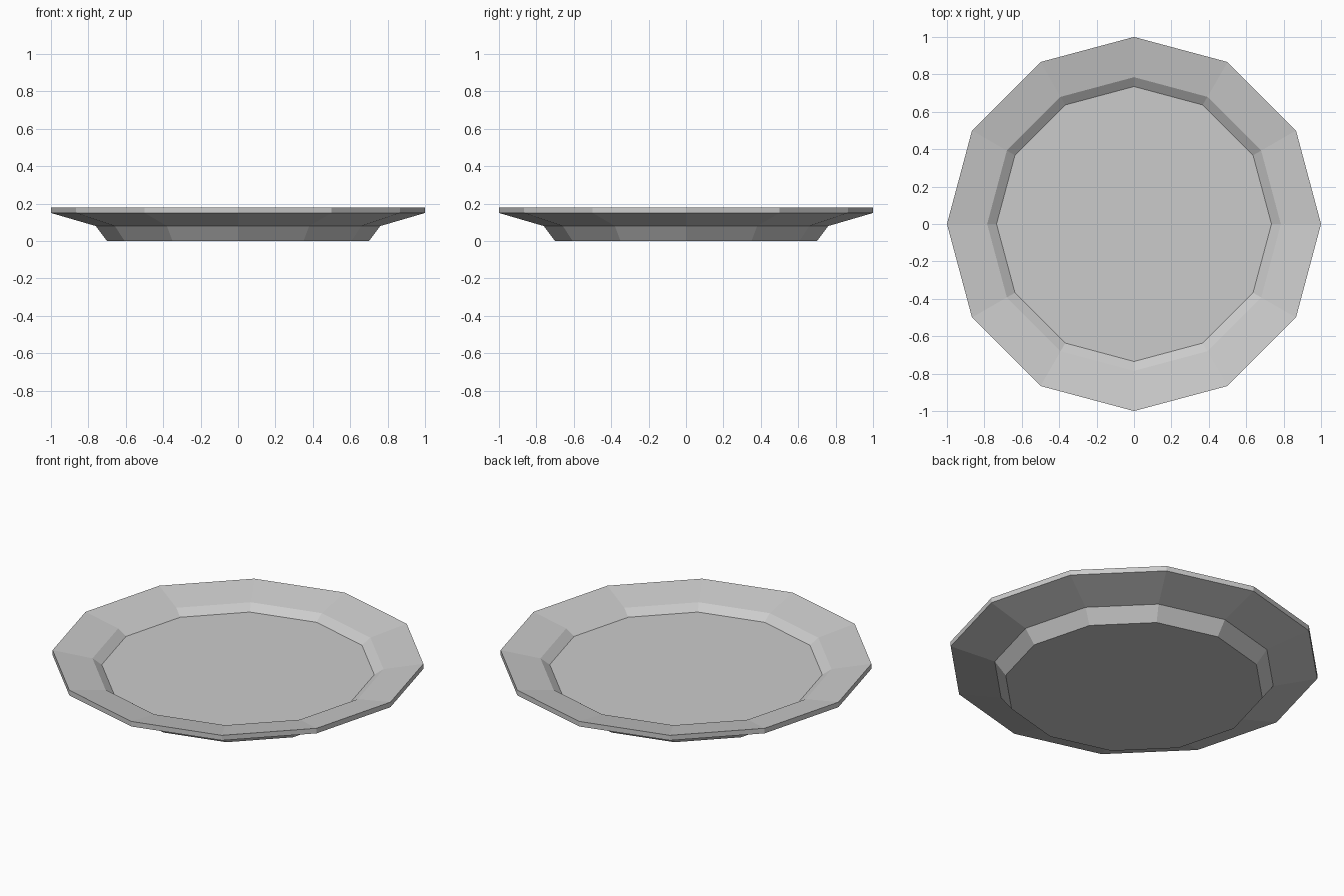
import bpy
import bmesh
from math import cos, sin, tau

cube = bpy.data.objects.get("Cube")
if cube:
    bpy.data.objects.remove(cube)

SIDES = 12

# Plain grey glaze
glaze = bpy.data.materials.new("grey_glaze")
glaze.use_nodes = True
grey = (0.6, 0.6, 0.6, 1)
glaze.diffuse_color = grey
glaze.node_tree.nodes["Principled BSDF"].inputs["Base Color"].default_value = grey

# Plate section as (radius, height), from the foot round the rim to the well
profile = [(0.70, 0), (0.76, 0.08), (1, 0.15), (1, 0.18), (0.785, 0.14), (0.735, 0.105)]

bm = bmesh.new()
rings = [[bm.verts.new((r * cos(tau * i / SIDES), r * sin(tau * i / SIDES), z))
          for i in range(SIDES)] for r, z in profile]

# Faceted walls between neighbouring rings
for low, high in zip(rings, rings[1:]):
    for i in range(SIDES):
        j = (i + 1) % SIDES
        bm.faces.new((low[i], low[j], high[j], high[i]))

# Flat underside and flat well
bm.faces.new(rings[0][::-1])
bm.faces.new(rings[-1])
bmesh.ops.recalc_face_normals(bm, faces=bm.faces)

mesh = bpy.data.meshes.new("plate")
bm.to_mesh(mesh)
bm.free()
mesh.materials.append(glaze)
plate = bpy.data.objects.new("plate", mesh)
bpy.context.collection.objects.link(plate)
